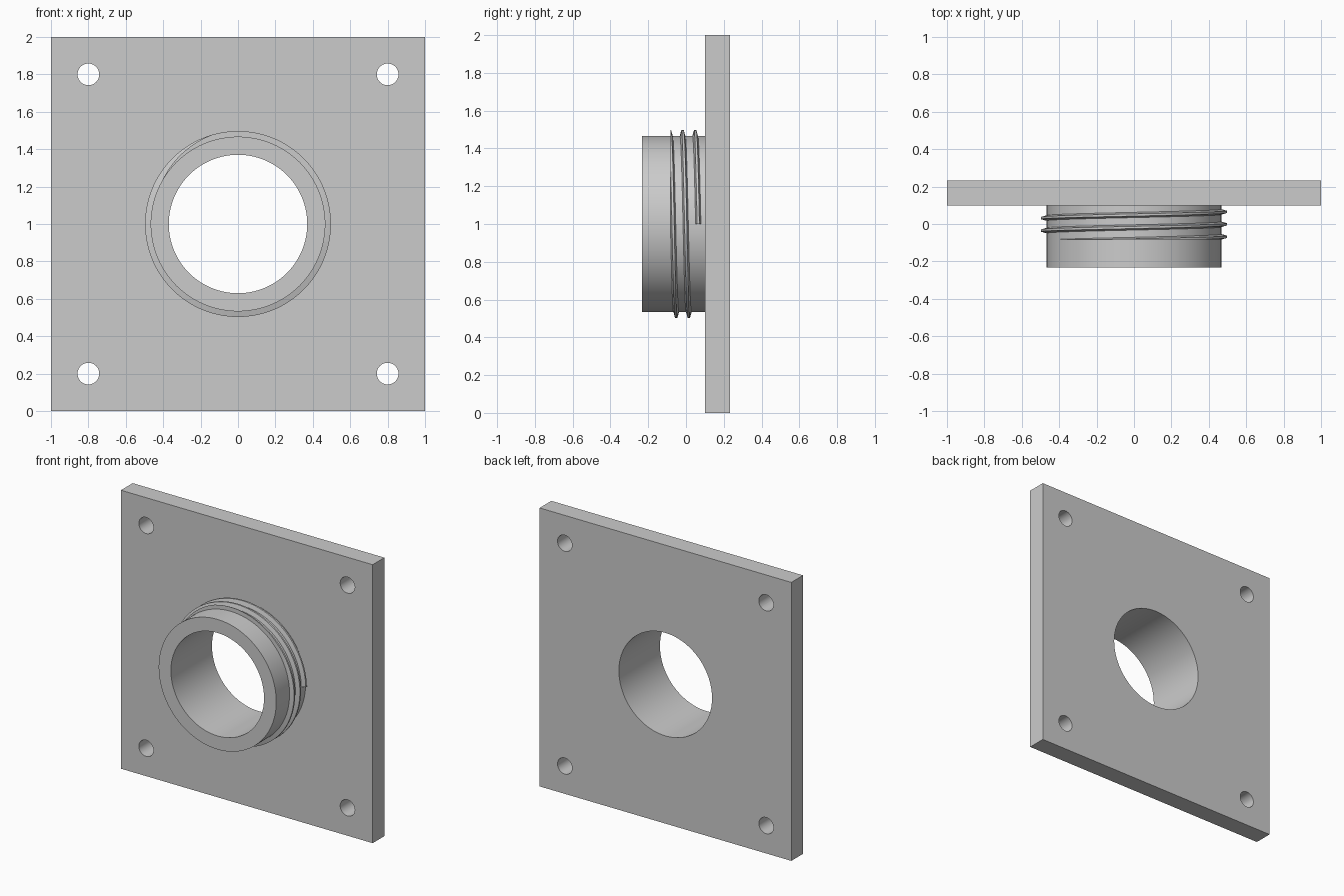
import bpy, bmesh
from math import pi, cos, sin, radians

if "Cube" in bpy.data.objects:
    bpy.data.objects.remove(bpy.data.objects["Cube"])

PLATE_FRONT, BACK, COLLAR_FRONT = 0.10, 0.233, -0.233
COLLAR_R, BORE_R, CREST_R, BOLT_R = 0.467, 0.37, 0.497, 0.058
SEG = 128


def cylinder(name, x, z, radius, y0, y1, sides):
    bpy.ops.mesh.primitive_cylinder_add(
        vertices=sides, radius=radius, depth=y1 - y0,
        location=(x, (y0 + y1) / 2, z), rotation=(pi / 2, 0, 0))
    ob = bpy.context.object
    ob.name = name
    return ob


def combine(target, tool, operation):
    mod = target.modifiers.new(tool.name, 'BOOLEAN')
    mod.operation, mod.solver, mod.object = operation, 'EXACT', tool
    bpy.context.view_layer.objects.active = target
    bpy.ops.object.modifier_apply(modifier=mod.name)
    bpy.data.objects.remove(tool)


def smooth(ob):
    bpy.ops.object.select_all(action='DESELECT')
    ob.select_set(True)
    bpy.context.view_layer.objects.active = ob
    bpy.ops.object.shade_smooth_by_angle(angle=radians(20))


# Square mounting plate
bpy.ops.mesh.primitive_cube_add(size=1, location=(0, (PLATE_FRONT + BACK) / 2, 1))
plate = bpy.context.object
plate.name = "mounting_plate_with_collar"
plate.scale = (2, BACK - PLATE_FRONT, 2)
bpy.ops.object.transform_apply(location=True, rotation=False, scale=True)

# Collar, through bore and four bolt holes
combine(plate, cylinder("collar", 0, 1, COLLAR_R, COLLAR_FRONT, 0.17, SEG), 'UNION')
combine(plate, cylinder("bore", 0, 1, BORE_R, -0.4, 0.4, SEG), 'DIFFERENCE')
for x in (-0.8, 0.8):
    for z in (0.2, 1.8):
        combine(plate, cylinder("bolt_hole", x, z, BOLT_R, 0, 0.4, 48), 'DIFFERENCE')
smooth(plate)

# Helical thread: trapezoid swept along the collar, trimmed flat at the front end
START_Y, PITCH, TURNS, TRIM_Y = 0.065, 0.0667, 2.5, -0.082
profile = [(0.46, 0.016), (CREST_R, 0.006), (CREST_R, -0.006), (0.46, -0.016)]
bm = bmesh.new()
steps = int(SEG * TURNS)
rings = []
for i in range(steps + 1):
    turn = i / SEG
    a = 2 * pi * turn
    rings.append([bm.verts.new((r * cos(a), START_Y - PITCH * turn + dy, 1 + r * sin(a)))
                  for r, dy in profile])
for a, b in zip(rings, rings[1:]):
    for k in range(4):
        n = (k + 1) % 4
        bm.faces.new((a[k], a[n], b[n], b[k]))
bm.faces.new(rings[0])
bm.faces.new(rings[-1])
bmesh.ops.bisect_plane(bm, geom=bm.verts[:] + bm.edges[:] + bm.faces[:], dist=1e-6,
                       plane_co=(0, TRIM_Y, 0), plane_no=(0, -1, 0), clear_outer=True)
bmesh.ops.holes_fill(bm, edges=[e for e in bm.edges if e.is_boundary], sides=0)
bmesh.ops.recalc_face_normals(bm, faces=bm.faces)
mesh = bpy.data.meshes.new("thread")
bm.to_mesh(mesh)
bm.free()
thread = bpy.data.objects.new("thread", mesh)
bpy.context.collection.objects.link(thread)
smooth(thread)
